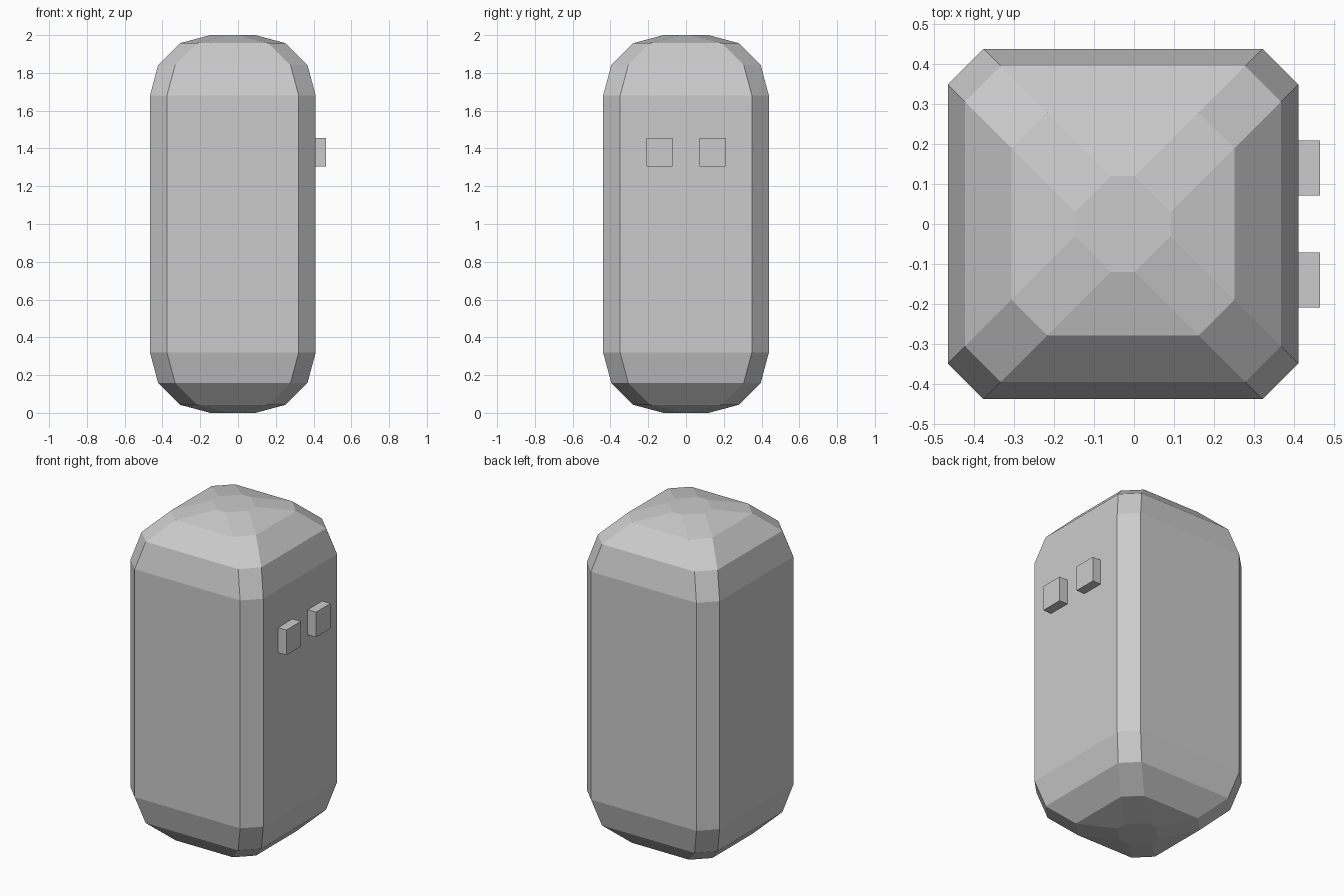
import bpy, bmesh
from math import sin, cos, radians

if "Cube" in bpy.data.objects:
    bpy.data.objects.remove(bpy.data.objects["Cube"])

HALF, CHAMFER, R, HEIGHT = 0.4385, 0.09, 0.319, 2.0
BODY_X = -0.0275


def finish(bm, name):
    bmesh.ops.recalc_face_normals(bm, faces=bm.faces)
    mesh = bpy.data.meshes.new(name)
    bm.to_mesh(mesh)
    bm.free()
    obj = bpy.data.objects.new(name, mesh)
    bpy.context.collection.objects.link(obj)
    return obj


def ring(bm, half, z):
    """Square outline with cut corners."""
    f = half - CHAMFER
    pts = [(half, -f), (half, f), (f, half), (-f, half),
           (-half, f), (-half, -f), (-f, -half), (f, -half)]
    return [bm.verts.new((BODY_X + x, y, z)) for x, y in pts]


# Body: stacked rings following a three-step rounded profile at both ends
quarter = [(HALF - R + R * cos(radians(a)), R - R * sin(radians(a)))
           for a in (90, 60, 30, 0)]
profile = quarter + [(h, HEIGHT - z) for h, z in reversed(quarter)]
bm = bmesh.new()
rings = [ring(bm, h, z) for h, z in profile]
for low, high in zip(rings, rings[1:]):
    for i in range(8):
        j = (i + 1) % 8
        bm.faces.new((low[i], low[j], high[j], high[i]))
bm.faces.new(rings[0][::-1])
bm.faces.new(rings[-1])
finish(bm, "body")

# Eyes: two small blocks on the +x face
for side, name in ((-1, "eye_near"), (1, "eye_far")):
    bm = bmesh.new()
    bmesh.ops.create_cube(bm, size=1)
    bmesh.ops.scale(bm, vec=(0.066, 0.137, 0.15), verts=bm.verts)
    bmesh.ops.translate(bm, vec=(0.433, side * 0.14, 1.38), verts=bm.verts)
    finish(bm, name)
